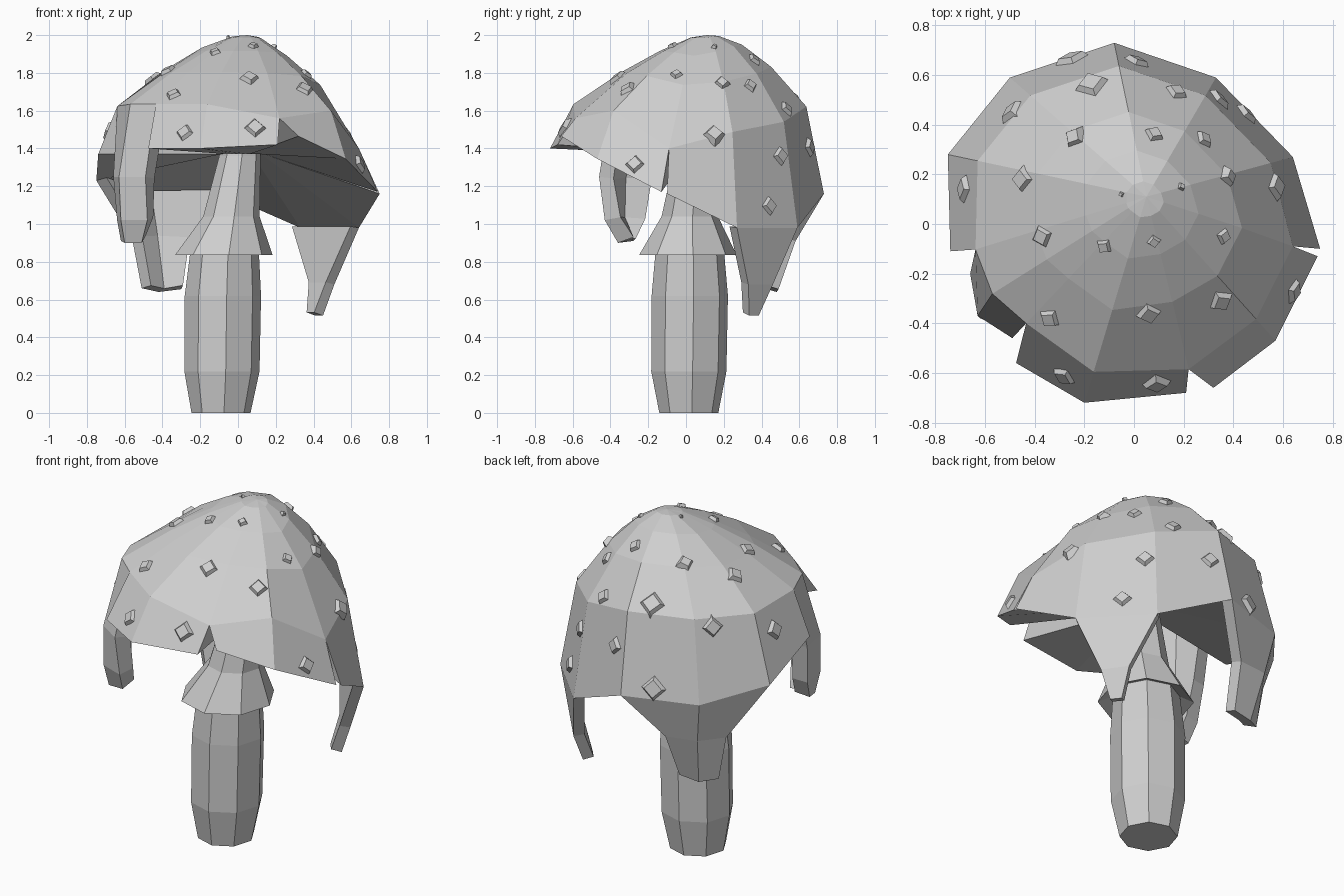
import bpy, bmesh, math
from mathutils import Vector
from mathutils.bvhtree import BVHTree

if "Cube" in bpy.data.objects:
    bpy.data.objects.remove(bpy.data.objects["Cube"], do_unlink=True)

grey = bpy.data.materials.new("plain_grey")
grey.use_nodes = True
grey.diffuse_color = (0.62, 0.62, 0.62, 1)
for node in grey.node_tree.nodes:
    if node.type == "BSDF_PRINCIPLED":
        node.inputs["Base Color"].default_value = grey.diffuse_color


def make_object(name, bm, thickness=0):
    """Turn a bmesh into a flat shaded grey object, optionally thickened inwards."""
    mesh = bpy.data.meshes.new(name)
    bm.to_mesh(mesh)
    bm.free()
    mesh.materials.append(grey)
    obj = bpy.data.objects.new(name, mesh)
    bpy.context.collection.objects.link(obj)
    if thickness:
        shell = obj.modifiers.new("thickness", "SOLIDIFY")
        shell.thickness = thickness
        shell.offset = -1
    return obj


def add_row(bm, points):
    return [bm.verts.new(p) for p in points]


def join_rows(bm, upper, lower):
    """Fill the strip between two equally long rows of vertices."""
    for i in range(len(upper) - 1):
        bm.faces.new((upper[i], lower[i], lower[i + 1], upper[i + 1]))


def lathe(name, rings, sides, turn):
    """Loft polygons given as (centre x, centre y, z, radius), lowest first."""
    bm = bmesh.new()
    rows = []
    for cx, cy, z, radius in rings:
        angles = [turn + math.tau * k / sides for k in range(sides)]
        rows.append(add_row(bm, [(cx + radius * math.cos(a), cy + radius * math.sin(a), z)
                                 for a in angles]))
    for lower, upper in zip(rows, rows[1:]):
        join_rows(bm, upper + upper[:1], lower + lower[:1])
    bm.faces.new(reversed(rows[0]))
    bm.faces.new(rows[-1])
    return make_object(name, bm)


# Stem and the flared collar with its neck
lathe("stem", [(-.09, .015, 0, .157), (-.085, .015, .22, .2),
               (-.08, .02, .62, .203), (-.07, .02, .88, .18)], 8, 0.1)
lathe("collar", [(-.07, .02, .87, .17), (-.075, .01, .835, .26),
                 (-.035, .02, 1.04, .15), (.01, .05, 1.36, .11), (.04, .08, 1.8, .09)], 8, 0.1)

# Cap: columns run from the crown to each rim point, anticlockwise from the front slit
crown = Vector((.05, .11, 2))
hub = Vector((.03, .04, 1.37))
rim = [Vector(p) for p in (
    (.24, -.66, 1.39), (.57, -.47, 1.345), (.75, -.12, 1.165), (.64, .27, .98),
    (.33, .59, .98), (-.08, .73, 1.16), (-.5, .59, 1.16), (-.75, .28, 1.23),
    (-.76, -.14, 1.37), (-.68, -.35, 1.4), (-.52, -.49, 1.4), (-.2, -.72, 1.4))]
# Reach outwards, then the share of the drop at the front and at the fuller back
profile = [(.1, .02, .005), (.3, .14, .06), (.55, .33, .2), (.85, .61, .45)]
count = len(rim)


def dome_point(p, reach, front, back):
    fullness = min(1, max(0, (p.y + .2) / .7))
    drop = front + (back - front) * fullness
    return (crown.x + (p.x - crown.x) * reach,
            crown.y + (p.y - crown.y) * reach,
            crown.z + (p.z - crown.z) * drop)


cap = bmesh.new()
rings = [add_row(cap, [dome_point(p, *step) for p in rim]) for step in profile]
top = cap.verts.new(crown)
for i in range(count):
    cap.faces.new((top, rings[0][i], rings[0][(i + 1) % count]))
for upper, lower in zip(rings, rings[1:]):
    join_rows(cap, upper + upper[:1], lower + lower[:1])
edge = rings[-1]
edge[0].co = (.22, -.585, 1.56)
edge[2].co = (.64, -.09, 1.4)


def hub_row(columns):
    """Inner end of the underside, close around the neck."""
    return add_row(cap, [(hub.x + (rim[k].x - hub.x) * .15,
                          hub.y + (rim[k].y - hub.y) * .15, hub.z) for k in columns])


def panel(first, last, start, end):
    """Lowest band of the cap between two slits, with slit walls and underside."""
    columns = [k % count for k in range(first, last + 1)]
    above = [edge[k] for k in columns]
    row = add_row(cap, [start] + [rim[k] for k in columns[1:-1]] + [end])
    inner = hub_row(columns)
    join_rows(cap, above, row)
    join_rows(cap, row, inner)
    cap.faces.new((row[0], above[0], inner[0]))
    cap.faces.new((above[-1], row[-1], inner[-1]))


panel(0, 2, (.32, -.66, 1.465), (.74, -.13, 1.17))
panel(2, 8, (.75, -.1, 1.16), (-.74, -.11, 1.37))
panel(10, 12, (-.475, -.56, 1.4), (.21, -.68, 1.42))
join_rows(cap, edge[8:11], hub_row(range(8, 11)))

cap.normal_update()
surface = BVHTree.FromBMesh(cap)


def drape(name, thickness, *rows):
    """Hanging flap lofted downwards through rows of points."""
    bm = bmesh.new()
    rows = [add_row(bm, points) for points in rows]
    for upper, lower in zip(rows, rows[1:]):
        join_rows(bm, upper, lower)
    make_object(name, bm, thickness)


drape("left_drape", 0.06, rim[3:5],
      [(.51, .33, .68), (.42, .46, .68)],
      [(.45, .335, .515), (.41, .385, .515)])
drape("back_drape", 0.07, rim[5:8],
      [(-.27, .58, .91), (-.46, .55, .92), (-.56, .42, .92)],
      [(-.3, .49, .655), (-.42, .48, .64), (-.51, .42, .66)])
drape("right_drape", 0.09, [v.co.copy() for v in edge[8:11]],
      [(-.66, -.2, 1.25), (-.63, -.37, 1.25), (-.49, -.46, 1.25)],
      [(-.64, -.23, 1.02), (-.62, -.38, 1.02), (-.48, -.43, 1.02)],
      [(-.62, -.28, .91), (-.6, -.36, .9), (-.51, -.36, .9)])
make_object("cap", cap)

# Raised warts: (x, y, width), dropped onto the cap surface
warts = [(-.17, .56, .12), (-.49, .45, .1), (-.24, .35, .08), (-.45, .18, .09),
         (-.68, .14, .1), (-.37, -.05, .08), (-.12, -.09, .06), (.08, -.07, .05),
         (.36, -.05, .06), (.35, -.31, .09), (.06, -.36, .09), (-.34, -.38, .08),
         (-.28, -.61, .09), (.09, -.64, .1), (.19, .15, .03), (-.05, .12, .02),
         (.08, .36, .07), (.28, .34, .07), (.38, .19, .07), (.17, .53, .08),
         (.01, .65, .09), (-.25, .66, .12), (.34, .5, .09), (.45, .44, .09),
         (.57, .15, .1), (.64, -.27, .09)]
for number, (x, y, width) in enumerate(warts, 1):
    hit, normal, _, _ = surface.ray_cast(Vector((x, y, 3)), Vector((0, 0, -1)))
    if hit is None:
        hit, normal, _, _ = surface.find_nearest(Vector((x, y, 1.4)))
    height = 0.02 + width * 0.15
    bm = bmesh.new()
    bmesh.ops.create_cone(bm, cap_ends=True, segments=4, radius1=width * 0.68,
                          radius2=width * 0.42, depth=height)
    wart = make_object(f"wart_{number}", bm)
    wart.location = hit + normal * height * 0.1
    wart.rotation_euler = normal.to_track_quat("Z", "Y").to_euler()
